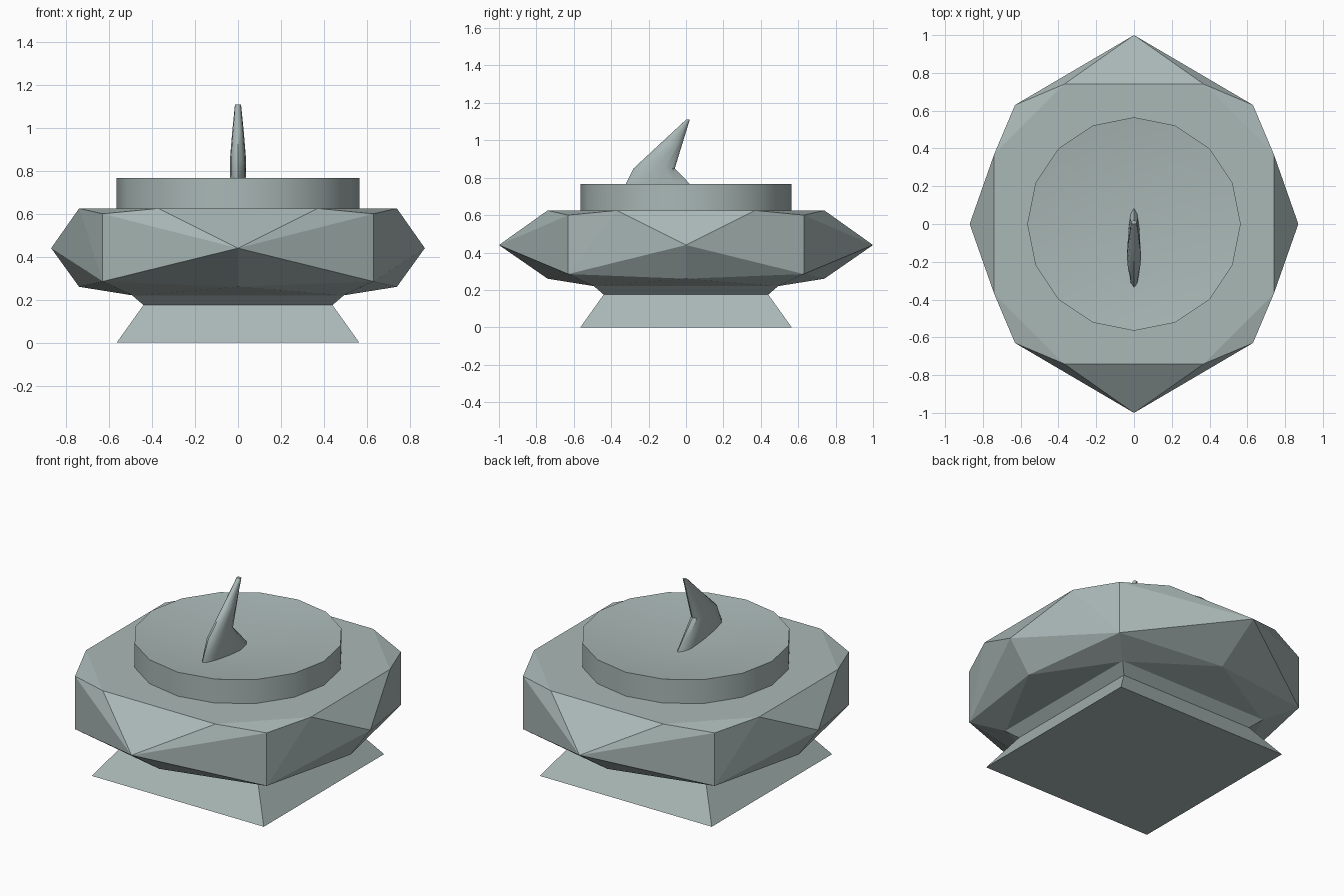
import bpy, bmesh, math

cube = bpy.data.objects.get("Cube")
if cube:
    bpy.data.objects.remove(cube, do_unlink=True)

stone = bpy.data.materials.new("grey_green_stone")
stone.use_nodes = True
COLOUR = (0.40, 0.48, 0.47, 1)
stone.diffuse_color = COLOUR
stone.node_tree.nodes["Principled BSDF"].inputs["Base Color"].default_value = COLOUR


def finish(name, bm, smooth_angle=None):
    bmesh.ops.recalc_face_normals(bm, faces=bm.faces)
    mesh = bpy.data.meshes.new(name)
    bm.to_mesh(mesh)
    bm.free()
    mesh.materials.append(stone)
    obj = bpy.data.objects.new(name, mesh)
    bpy.context.collection.objects.link(obj)
    if smooth_angle:
        bpy.ops.object.select_all(action="DESELECT")
        obj.select_set(True)
        bpy.context.view_layer.objects.active = obj
        bpy.ops.object.shade_smooth_by_angle(angle=math.radians(smooth_angle))
    return obj


def loft(bm, rings, apex=None):
    """Skin a stack of equal-length rings, closing both ends."""
    loops = [[bm.verts.new(p) for p in ring] for ring in rings]
    n = len(loops[0])
    for low, high in zip(loops, loops[1:]):
        for i in range(n):
            j = (i + 1) % n
            bm.faces.new((low[i], low[j], high[j], high[i]))
    bm.faces.new(loops[0][::-1])
    if apex:
        tip = bm.verts.new(apex)
        for i in range(n):
            bm.faces.new((loops[-1][i], loops[-1][(i + 1) % n], tip))
    else:
        bm.faces.new(loops[-1])


def oval(cy, rx, ry, z, n, start=0.0):
    angles = [start + math.tau * i / n for i in range(n)]
    return [(rx * math.cos(a), cy + ry * math.sin(a), z) for a in angles]


# Square foot, narrowing to a waist and flaring out under the body
bm = bmesh.new()
loft(bm, [oval(0, h * math.sqrt(2), h * math.sqrt(2), z, 4, math.pi / 4)
          for h, z in ((0.565, 0), (0.44, 0.175), (0.495, 0.222))])
finish("pedestal_foot", bm)

# Faceted body: the convex skin of its mirrored corner points
quarter = [(0.63, 0.63, 0.60), (0.63, 0.63, 0.44), (0.63, 0.63, 0.285),
           (0.37, 0.74, 0.625), (0.74, 0.37, 0.625),
           (0, 1, 0.44), (0.87, 0, 0.44),
           (0, 0.74, 0.26), (0.74, 0, 0.26), (0.49, 0.49, 0.22)]
points = {(sx * x + 0.0, sy * y + 0.0, z) for x, y, z in quarter
          for sx in (1, -1) for sy in (1, -1)}
bm = bmesh.new()
for p in sorted(points):
    bm.verts.new(p)
bmesh.ops.convex_hull(bm, input=bm.verts)
bmesh.ops.dissolve_limit(bm, angle_limit=math.radians(1),
                         verts=bm.verts, edges=bm.edges)
finish("faceted_body", bm)

# Sixteen-sided dial with a shallow dished top
bm = bmesh.new()
R = 0.565
loft(bm, [oval(0, R, R, z, 16) for z in (0.61, 0.767)], apex=(0, 0, 0.692))
finish("dial_plate", bm, 30)

# Leaning pointer: (front y, back y, half width, height) per section
sections = ((-0.36, 0.10, 0.032, 0.685), (-0.323, 0.022, 0.036, 0.765),
            (-0.28, -0.06, 0.038, 0.85), (-0.14, -0.02, 0.027, 0.98),
            (0.0, 0.02, 0.014, 1.11))
bm = bmesh.new()
loft(bm, [oval((f + b) / 2, w, (b - f) / 2, z, 12, math.pi / 2)
          for f, b, w, z in sections])
finish("dial_pointer", bm, 35)
